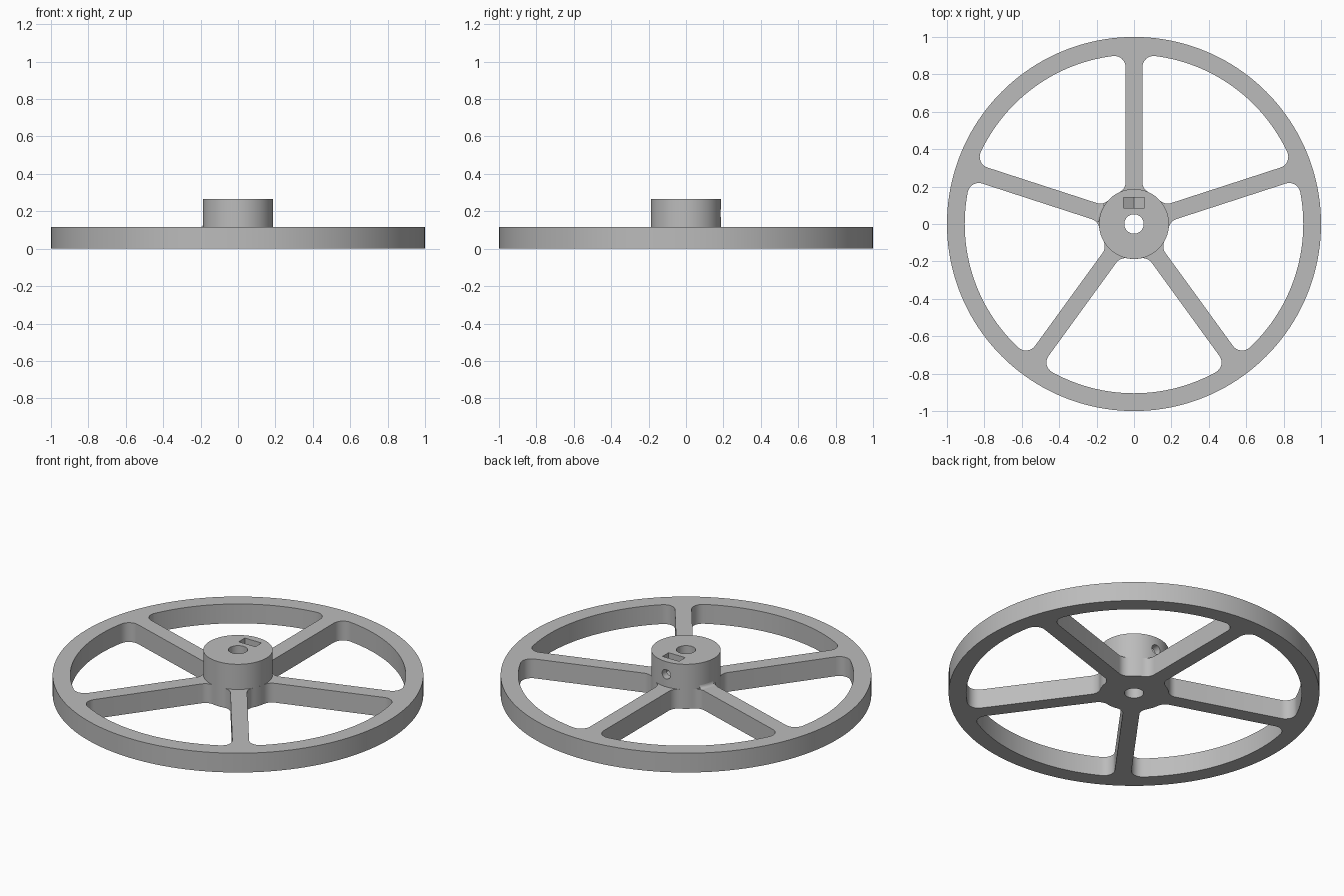
import bpy, bmesh
from math import sin, cos, pi, asin, radians
from mathutils import Matrix, Vector

RIM, INNER, HUB, BORE = 1.0, 0.905, 0.187, 0.052
WHEEL_H, TOP = 0.115, 0.265
HALF_SPOKE, FILLET = 0.045, 0.06
SPOKES = 5

if "Cube" in bpy.data.objects:
    bpy.data.objects.remove(bpy.data.objects["Cube"], do_unlink=True)

grey = bpy.data.materials.new("plain grey")
grey.use_nodes = True
colour = (0.5, 0.5, 0.5, 1)
grey.diffuse_color = colour
grey.node_tree.nodes["Principled BSDF"].inputs["Base Color"].default_value = colour


def arc(r, a, b, n, centre=(0, 0)):
    """Points along an arc from angle a to angle b."""
    return [(centre[0] + r * cos(a + (b - a) * i / n),
             centre[1] + r * sin(a + (b - a) * i / n)) for i in range(n + 1)]


def prism(name, outlines, z0, z1, matrix=Matrix()):
    """Extrude closed outlines from z0 to z1."""
    bm = bmesh.new()
    for pts in outlines:
        low = [bm.verts.new((x, y, z0)) for x, y in pts]
        high = [bm.verts.new((x, y, z1)) for x, y in pts]
        bm.faces.new(low[::-1])
        bm.faces.new(high)
        for i in range(len(pts)):
            j = (i + 1) % len(pts)
            bm.faces.new((low[i], low[j], high[j], high[i]))
    bm.transform(matrix)
    bmesh.ops.recalc_face_normals(bm, faces=bm.faces)
    mesh = bpy.data.meshes.new(name)
    bm.to_mesh(mesh)
    bm.free()
    mesh.materials.append(grey)
    obj = bpy.data.objects.new(name, mesh)
    bpy.context.collection.objects.link(obj)
    return obj


def circle(r, n):
    return arc(r, 0, 2 * pi, n)[:-1]


def activate(obj):
    bpy.ops.object.select_all(action='DESELECT')
    obj.select_set(True)
    bpy.context.view_layer.objects.active = obj


def cut(obj, cutter):
    activate(obj)
    mod = obj.modifiers.new("cut", 'BOOLEAN')
    mod.operation, mod.solver, mod.object = 'DIFFERENCE', 'EXACT', cutter
    bpy.ops.object.modifier_apply(modifier=mod.name)
    bpy.data.objects.remove(cutter, do_unlink=True)


def window(start):
    """Opening between two spokes, with rounded corners."""
    end = start + 2 * pi / SPOKES
    off = HALF_SPOKE + FILLET
    d_in, d_out = HUB + FILLET, INNER - FILLET
    a_in, a_out = asin(off / d_in), asin(off / d_out)

    def corner(d, ang, a, b):
        return arc(FILLET, a, b, 8, (d * cos(ang), d * sin(ang)))

    pts = corner(d_out, start + a_out, start - pi / 2, start + a_out)
    pts += arc(INNER, start + a_out, end - a_out, 32)[1:-1]
    pts += corner(d_out, end - a_out, end - a_out, end + pi / 2)
    pts += corner(d_in, end - a_in, end + pi / 2, end - a_in + pi)
    pts += arc(HUB, end - a_in, start + a_in, 6)[1:-1]
    pts += corner(d_in, start + a_in, start + a_in - pi, start - pi / 2)
    return pts


# Rim and spokes
wheel = prism("rim_and_spokes", [circle(RIM, 160)], 0, WHEEL_H)
cut(wheel, prism("windows", [window(pi / 2 + k * 2 * pi / SPOKES) for k in range(SPOKES)], -0.1, 0.3))
cut(wheel, prism("bore", [circle(BORE, 40)], -0.1, 0.4))

# Hub with bore, set screw hole and nut slot
hub = prism("hub", [circle(HUB, 80)], WHEEL_H, TOP)
cut(hub, prism("bore", [circle(BORE, 40)], 0, 0.4))
mid = (WHEEL_H + TOP) / 2
back = Matrix.Translation((0, 0, mid)) @ Matrix.Rotation(pi / 2, 4, 'X')
cut(hub, prism("screw_hole", [circle(0.028, 24)], -0.3, -0.02, back))
slot = [(-0.055, 0.2), (-0.055, -0.032), (0, -0.064), (0.055, -0.032), (0.055, 0.2)]
cut(hub, prism("nut_slot", [slot], -0.143, -0.085, back))

# Small fillet where one spoke meets the hub
bm = bmesh.new()
size = 0.018
section = [(HUB - 0.01, 0), (HUB + size, 0)]
section += [(HUB + size * (1 - sin(t * pi / 8)), size * (1 - cos(t * pi / 8))) for t in range(1, 5)]
section.append((HUB - 0.01, size))
rings = []
for i in range(9):
    a = radians(162 - 14 + 28 * i / 8)
    rings.append([bm.verts.new((r * cos(a), r * sin(a), WHEEL_H + z)) for r, z in section])
for p, q in zip(rings, rings[1:]):
    for i in range(len(p)):
        j = (i + 1) % len(p)
        bm.faces.new((p[i], p[j], q[j], q[i]))
bm.faces.new(rings[0])
bm.faces.new(rings[-1])
bmesh.ops.recalc_face_normals(bm, faces=bm.faces)
mesh = bpy.data.meshes.new("spoke_fillet")
bm.to_mesh(mesh)
bm.free()
mesh.materials.append(grey)
fillet = bpy.data.objects.new("spoke_fillet", mesh)
bpy.context.collection.objects.link(fillet)

for obj in (wheel, hub, fillet):
    activate(obj)
    bpy.ops.object.shade_smooth_by_angle(angle=radians(30))
